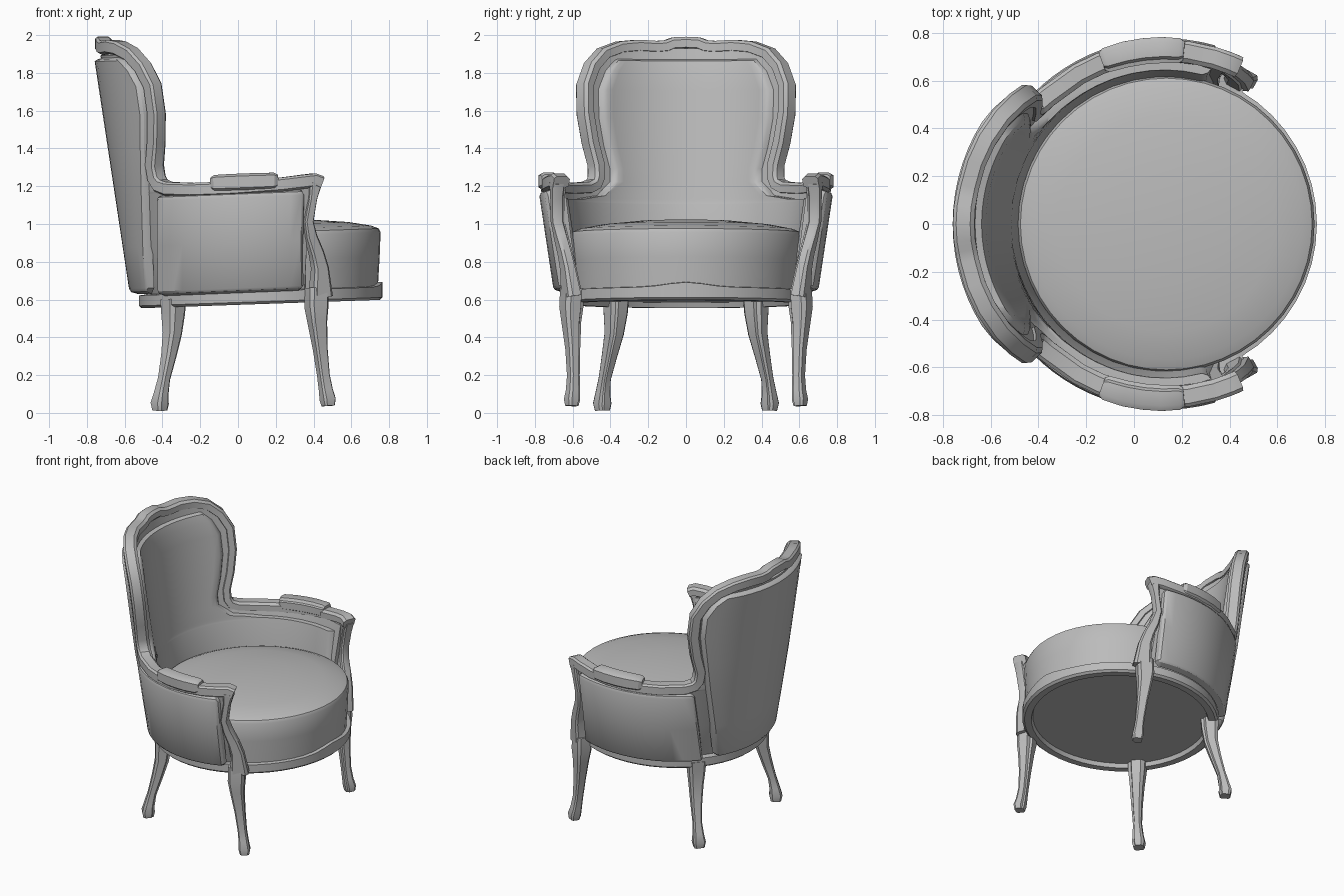
import bpy, bmesh
from math import sin, cos, radians, pi, exp
from mathutils import Vector

if "Cube" in bpy.data.objects:
    bpy.data.objects.remove(bpy.data.objects["Cube"])

grey = bpy.data.materials.new("plain grey")
grey.use_nodes = True
GREY = (0.5, 0.5, 0.5, 1)
grey.diffuse_color = GREY
grey.node_tree.nodes["Principled BSDF"].inputs["Base Color"].default_value = GREY


def lerp(table, z):
    """Piecewise linear lookup in (key, value) pairs."""
    for (a, va), (b, vb) in zip(table, table[1:]):
        if z <= b:
            break
    return va + (vb - va) * (z - a) / (b - a)


def shell(t, z, d=0.0):
    """Point on the flared tub: t = degrees from the rear, d = outward offset."""
    r = lerp([(0.6, 0.64), (1.2, 0.73), (1.9, 0.75)], z)
    c = r - 0.51 - 0.15 * (z - 0.6)
    x = c - (r + d) * cos(radians(t))
    return Vector((x, (r + d) * sin(radians(t)), z + 0.04 * x))


def finish(name, bm, mirror=False):
    bmesh.ops.remove_doubles(bm, verts=bm.verts, dist=0.0005)
    bmesh.ops.recalc_face_normals(bm, faces=bm.faces)
    mesh = bpy.data.meshes.new(name)
    bm.to_mesh(mesh)
    bm.free()
    ob = bpy.data.objects.new(name, mesh)
    bpy.context.collection.objects.link(ob)
    mesh.materials.append(grey)
    bpy.ops.object.select_all(action="DESELECT")
    ob.select_set(True)
    bpy.context.view_layer.objects.active = ob
    bpy.ops.object.shade_smooth_by_angle(angle=radians(32))
    if mirror:
        mod = ob.modifiers.new("Mirror", "MIRROR")
        mod.use_axis = (False, True, False)
        mod.use_mirror_merge = False
    return ob


def skin(bm, rows, closed=False):
    """Join rows of points with quads."""
    vs = [[bm.verts.new(p) for p in row] for row in rows]
    n = len(vs[0])
    for a, b in zip(vs, vs[1:]):
        for i in range(n if closed else n - 1):
            j = (i + 1) % n
            bm.faces.new((a[i], a[j], b[j], b[i]))
    return vs


def panel(name, rows, base, top, inset=2.0, cols=14, mirror=False):
    """Padded panel on the shell; rows are (z, t_start, t_end)."""
    fine = []
    for a, b in zip(rows, rows[1:]):
        n = max(1, int(max(abs(a[1] - b[1]), abs(a[2] - b[2])) / 6))
        fine += [[p + (q - p) * k / n for p, q in zip(a, b)] for k in range(n)]
    fine.append(rows[-1])
    front, back = [], []
    last = len(fine) - 1
    for i, (z, t0, t1) in enumerate(fine):
        ts = [t0, t0 + inset * 0.4]
        ts += [t0 + inset + (t1 - t0 - 2 * inset) * k / cols for k in range(cols + 1)]
        ts += [t1 - inset * 0.4, t1]
        ds = [base, base + (top - base) * 0.7] + [top] * (cols + 1)
        ds += [ds[1], base]
        if i in (0, last):
            ds = [base] * len(ts)
        front.append([shell(t, z, d) for t, d in zip(ts, ds)])
        back.append([shell(t, z, base) for t in ts])
        if i in (0, last - 1) and inset > 1:
            # rounded shoulder next to the lower and upper edges
            za, zb = fine[i][0], fine[i + 1][0]
            zs = za + 0.012 if i == 0 else zb - 0.012
            f = (zs - za) / (zb - za)
            e0, e1 = [fine[i][k] + (fine[i + 1][k] - fine[i][k]) * f for k in (1, 2)]
            us = [e0 + (t - t0) * (e1 - e0) / (t1 - t0) for t in ts]
            ds = [base] + [base + (top - base) * 0.8] * (len(us) - 2) + [base]
            front.append([shell(t, zs, d) for t, d in zip(us, ds)])
            back.append([shell(t, zs, base) for t in us])
    bm = bmesh.new()
    skin(bm, front)
    skin(bm, back)
    return finish(name, bm, mirror)


SECTION = [(-1, -0.6), (-0.6, -1), (0.5, -1), (0.6, -0.7), (1, -0.5),
           (1, 0.6), (0.7, 1), (-0.7, 1), (-1, 0.7)]


def sweep(name, path, mirror=True):
    """Sweep the moulding section; path is (point, half width, half depth)."""
    rings = []
    for i, (p, w, h) in enumerate(path):
        tan = (path[min(i + 1, len(path) - 1)][0] - path[max(i - 1, 0)][0]).normalized()
        out = Vector((p.x - 0.13, p.y, 0)).normalized()
        side = tan.cross(out).normalized()
        out = side.cross(tan)
        rings.append([p + side * a * w + out * b * h for a, b in SECTION])
    bm = bmesh.new()
    vs = skin(bm, rings, closed=True)
    bm.faces.new(vs[0])
    bm.faces.new(vs[-1])
    return finish(name, bm, mirror)


def lathe(centre, profile, segs=48, tilt=0.035):
    bm = bmesh.new()
    rows = []
    for k in range(segs + 1):
        a = 2 * pi * k / segs
        rows.append([(centre + r * cos(a), r * sin(a), z + tilt * (centre + r * cos(a)))
                     for r, z in profile])
    skin(bm, rows)
    return bm


# Outline of the show-wood frame, from the arm up round the back
OUTLINE = [(1.19, 60), (1.2, 47), (1.22, 42.5), (1.26, 40.5), (1.33, 40.4), (1.45, 43.5),
           (1.6, 46), (1.75, 46), (1.85, 42), (1.92, 36), (1.955, 28)]

# Tub wall and inner upholstery
wall = [(0.6, -112, 112), (0.9, -110, 110), (1.18, -111, 111)]
panel("tub_wall", wall + [(z, -t, t) for z, t in OUTLINE], -0.04, 0.02, inset=0.5, cols=24)
inner = [(0.7, -110, 110), (0.95, -107, 107), (1.125, -107, 107), (1.14, -60, 60),
         (1.165, -44, 44)]
inner += [(z - 0.02, -t + 4.5, t - 4.5) for z, t in OUTLINE[3:-1]]
panel("inner_upholstery", inner, -0.03, -0.075, inset=3, cols=24)

# Padded panels on the outside
panel("outer_back_panel", [(0.65, -27, 27), (0.68, -30, 30), (0.9, -33, 33), (1.2, -37, 37),
                           (1.4, -40, 40), (1.6, -43, 43), (1.75, -43, 43), (1.84, -39, 39),
                           (1.89, -34, 34), (1.91, -28, 28)], 0.01, 0.055)
panel("outer_arm_panel", [(0.635, 38, 107), (0.66, 36, 109), (0.9, 39, 108), (1.14, 42, 107.5),
                          (1.17, 44, 106)], 0.01, 0.055, mirror=True)

# Carved frame: arm rail, neck, back and crest in one run
rail = [(114.5, 1.2), (112, 1.215), (107, 1.21), (98, 1.2), (88, 1.195), (78, 1.19), (68, 1.19)]
rail += [(t, z) for z, t in OUTLINE]
rail += [(20, 1.965), (12, 1.96), (8, 1.965), (5, 1.98), (0, 1.983)]
full = rail + [(-t, z) for t, z in rail[-2::-1]]
sweep("frame", [(shell(t, z, -0.005), 0.037, 0.045) for t, z in full], mirror=False)

# Arm pads
sweep("arm_pad", [(shell(t, 1.222, -0.003), 0.042 * s, 0.052 * s) for t, s in
                  [(69, 0.75), (70.5, 1), (77, 1.05), (83, 1.05), (89, 1.05), (95, 1), (96.5, 0.75)]])

# Front posts running from the arm ends down to the seat rail
sweep("front_post", [(shell(t, z, d), w, h) for t, z, d, w, h in
                     [(112, 1.2, 0, 0.035, 0.04), (111, 1.12, 0.01, 0.022, 0.036),
                      (109.5, 1.0, 0.02, 0.024, 0.034), (111, 0.92, 0.02, 0.03, 0.034),
                      (114, 0.83, 0.025, 0.036, 0.034), (116, 0.75, 0.03, 0.042, 0.036),
                      (117, 0.6, 0.035, 0.06, 0.045)]])

# Cabriole legs
front = [(0.415, 0.6, 0.66, 0.055), (0.415, 0.605, 0.56, 0.055), (0.42, 0.605, 0.48, 0.045),
         (0.435, 0.598, 0.34, 0.034), (0.452, 0.595, 0.2, 0.029), (0.465, 0.597, 0.12, 0.032),
         (0.475, 0.602, 0.07, 0.037), (0.477, 0.603, 0.037, 0.03)]
rear = [(-0.34, 0.37, 0.6, 0.058), (-0.34, 0.372, 0.53, 0.055), (-0.345, 0.38, 0.42, 0.044),
        (-0.365, 0.405, 0.3, 0.035), (-0.39, 0.43, 0.18, 0.028), (-0.405, 0.44, 0.1, 0.034),
        (-0.412, 0.443, 0.05, 0.042), (-0.412, 0.442, 0.012, 0.034)]
for name, leg in (("front_leg", front), ("rear_leg", rear)):
    sweep(name, [(Vector((x, y, z)), w, w) for x, y, z, w in leg])

# Seat rail with underside and a small carved rise at the front
bm = lathe(0.12, [(0, 0.6), (0.575, 0.6), (0.585, 0.572), (0.63, 0.572), (0.645, 0.585),
                  (0.645, 0.64), (0.6, 0.645), (0.6, 0.66)])
for v in bm.verts:
    if v.co.x > 0.5 and v.co.z > 0.64:
        v.co.z += 0.025 * exp(-(v.co.y / 0.14) ** 2)
finish("seat_rail", bm)

# Round seat cushion
finish("seat_cushion", lathe(0.135, [(0.605, 0.63), (0.615, 0.8), (0.62, 0.93), (0.61, 0.95),
                                     (0.57, 0.967), (0.45, 0.99), (0.25, 1.01), (0, 1.018)]))
